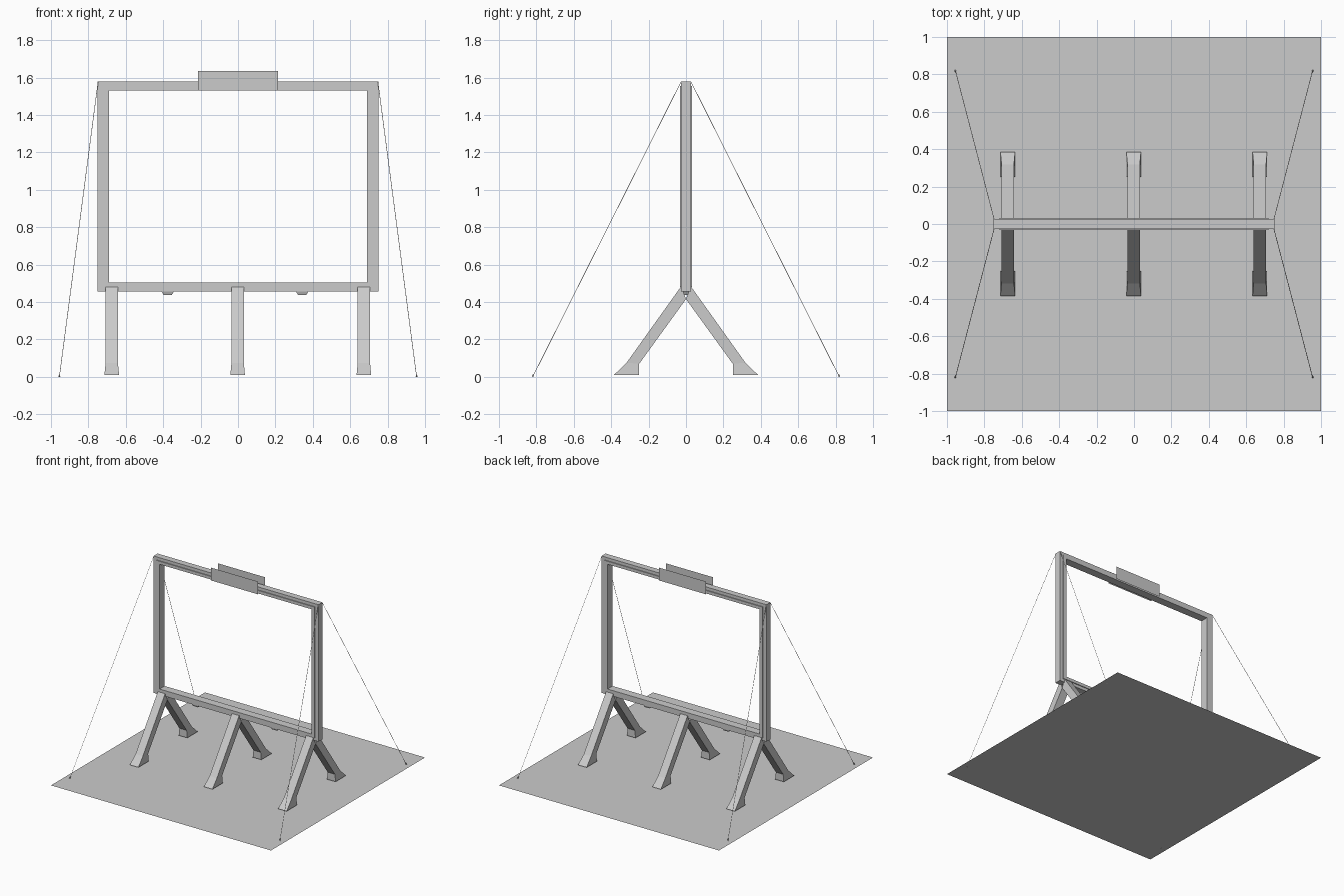
import bpy, bmesh
from mathutils import Vector

cube = bpy.data.objects.get("Cube")
if cube:
    bpy.data.objects.remove(cube, do_unlink=True)

# One plain grey for the whole structure
grey = bpy.data.materials.new("plain_grey")
grey.use_nodes = True
COLOUR = (0.6, 0.6, 0.6, 1)
grey.diffuse_color = COLOUR
grey.node_tree.nodes["Principled BSDF"].inputs["Base Color"].default_value = COLOUR


def finish(name, bm):
    bmesh.ops.recalc_face_normals(bm, faces=bm.faces)
    mesh = bpy.data.meshes.new(name)
    bm.to_mesh(mesh)
    bm.free()
    mesh.materials.append(grey)
    obj = bpy.data.objects.new(name, mesh)
    bpy.context.collection.objects.link(obj)
    return obj


def loft(name, sections):
    """Skin equal-length rings of points and cap both ends."""
    bm = bmesh.new()
    rings = [[bm.verts.new(p) for p in ring] for ring in sections]
    n = len(rings[0])
    for a, b in zip(rings, rings[1:]):
        for i in range(n):
            j = (i + 1) % n
            bm.faces.new((a[i], a[j], b[j], b[i]))
    bm.faces.new(rings[0])
    bm.faces.new(rings[-1])
    return finish(name, bm)


def rect(x0, x1, z0, z1, y):
    return [(x0, y, z0), (x1, y, z0), (x1, y, z1), (x0, y, z1)]


def frame(name, outer, inner, depth):
    """Rectangular ring with a square section."""
    bm = bmesh.new()
    loops = [[bm.verts.new(p) for p in rect(*r, y)]
             for r, y in ((outer, -depth), (inner, -depth), (inner, depth), (outer, depth))]
    for k in range(4):
        a, b = loops[k], loops[(k + 1) % 4]
        for i in range(4):
            j = (i + 1) % 4
            bm.faces.new((a[i], a[j], b[j], b[i]))
    return finish(name, bm)


def plane(name, points, normal):
    bm = bmesh.new()
    face = bm.faces.new([bm.verts.new(p) for p in points])
    face.normal_update()
    if face.normal.dot(Vector(normal)) < 0:
        face.normal_flip()
    mesh = bpy.data.meshes.new(name)
    bm.to_mesh(mesh)
    bm.free()
    mesh.materials.append(grey)
    bpy.context.collection.objects.link(bpy.data.objects.new(name, mesh))


def rod(name, start, end, r0, r1, sides=6):
    start, end = Vector(start), Vector(end)
    bm = bmesh.new()
    bmesh.ops.create_cone(bm, cap_ends=True, segments=sides, radius1=r0, radius2=r1,
                          depth=(end - start).length)
    turn = (end - start).to_track_quat("Z", "Y")
    for v in bm.verts:
        v.co = turn @ v.co + (start + end) / 2
    return finish(name, bm)


# Ground sheet
plane("ground", [(-1, -1, 0), (1, -1, 0), (1, 1, 0), (-1, 1, 0)], (0, 0, 1))

# Outer frame with a slightly deeper inner trim
frame("outer_frame", (-0.75, 0.75, 0.455, 1.58), (-0.715, 0.715, 0.485, 1.55), 0.026)
frame("inner_trim", (-0.72, 0.72, 0.48, 1.555), (-0.69, 0.69, 0.505, 1.53), 0.033)

# Header panels, front and back
for side, label in ((-1, "front"), (1, "back")):
    plane(label + "_header_panel", rect(-0.213, 0.213, 1.53, 1.635, side * 0.046), (0, side, 0))

# Splayed legs with flared feet
for x, place in ((-0.675, "right"), (-0.002, "middle"), (0.673, "left")):
    for side, label in ((-1, "front"), (1, "back")):
        path = [(0.0, 0.415, 0.025, 0.485, 0.033),
                (0.25, 0.07, 0.318, 0.075, 0.033),
                (0.25, 0.01, 0.385, 0.01, 0.039)]
        loft(f"{place}_{label}_leg",
             [[(x - w, side * yi, zi), (x + w, side * yi, zi),
               (x + w, side * yo, zo), (x - w, side * yo, zo)]
              for yi, zi, yo, zo, w in path])

# Small tapered blocks below the lower beam
for x in (-0.376, 0.343):
    loft("beam_block", [[(x - w, -d, z), (x + w, -d, z), (x + w, d, z), (x - w, d, z)]
                        for w, d, z in ((0.022, 0.015, 0.438), (0.033, 0.022, 0.456))])

# Guy wires and their ground pegs
for sx in (-1, 1):
    for sy in (-1, 1):
        foot = (sx * 0.955, sy * 0.82, 0)
        rod("guy_wire", foot, (sx * 0.748, sy * 0.026, 1.578), 0.0015, 0.0015, 4)
        rod("ground_peg", foot, (sx * 0.954, sy * 0.816, 0.012), 0.005, 0.003)
